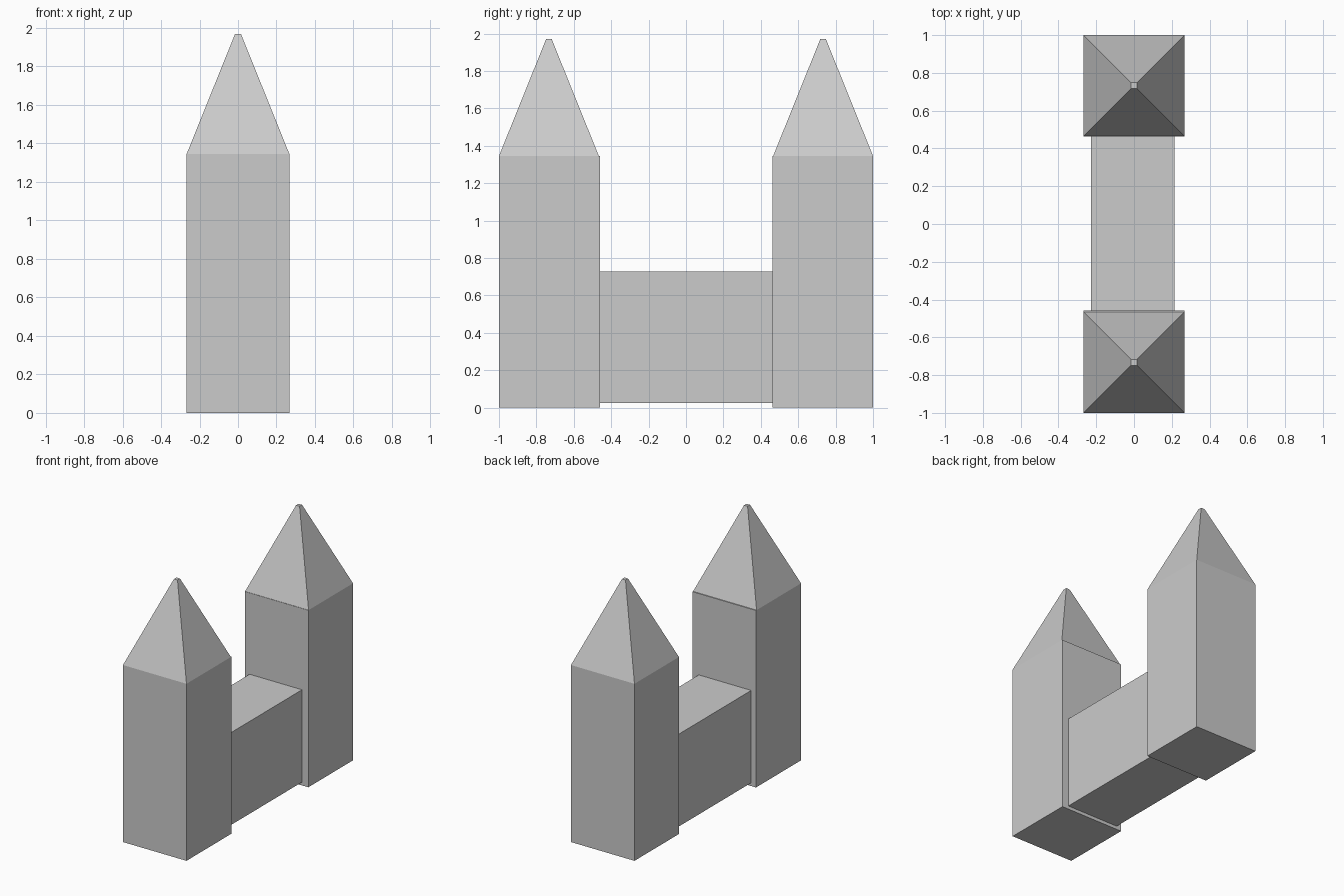
import bpy, bmesh
from math import sqrt, pi
from mathutils import Matrix

if "Cube" in bpy.data.objects:
    bpy.data.objects.remove(bpy.data.objects["Cube"])


def box(name, x0, x1, y0, y1, z0, z1):
    bpy.ops.mesh.primitive_cube_add(
        size=1, location=((x0 + x1) / 2, (y0 + y1) / 2, (z0 + z1) / 2))
    ob = bpy.context.object
    ob.name = name
    ob.scale = (x1 - x0, y1 - y0, z1 - z0)
    bpy.ops.object.transform_apply(location=False, rotation=False, scale=True)
    return ob


def spire(name, y, half, tip, z0, z1):
    # Four-sided cone with a tiny flat tip
    bm = bmesh.new()
    bmesh.ops.create_cone(bm, cap_ends=True, segments=4, radius1=half * sqrt(2),
                          radius2=tip * sqrt(2), depth=z1 - z0,
                          matrix=Matrix.Rotation(pi / 4, 4, 'Z'))
    me = bpy.data.meshes.new(name)
    bm.to_mesh(me)
    bm.free()
    ob = bpy.data.objects.new(name, me)
    ob.location = (0, y, (z0 + z1) / 2)
    bpy.context.collection.objects.link(ob)
    return ob


# Two towers with pointed roofs
for label, y0, y1, yc in (("front", -1.0, -0.459, -0.733), ("back", 0.463, 1.0, 0.733)):
    box(label + "_tower", -0.267, 0.267, y0, y1, 0, 1.345)
    spire(label + "_roof", yc, 0.267, 0.015, 1.345, 1.97)

# Wall joining the towers
box("connecting_wall", -0.227, 0.214, -0.46, 0.463, 0.025, 0.727)
